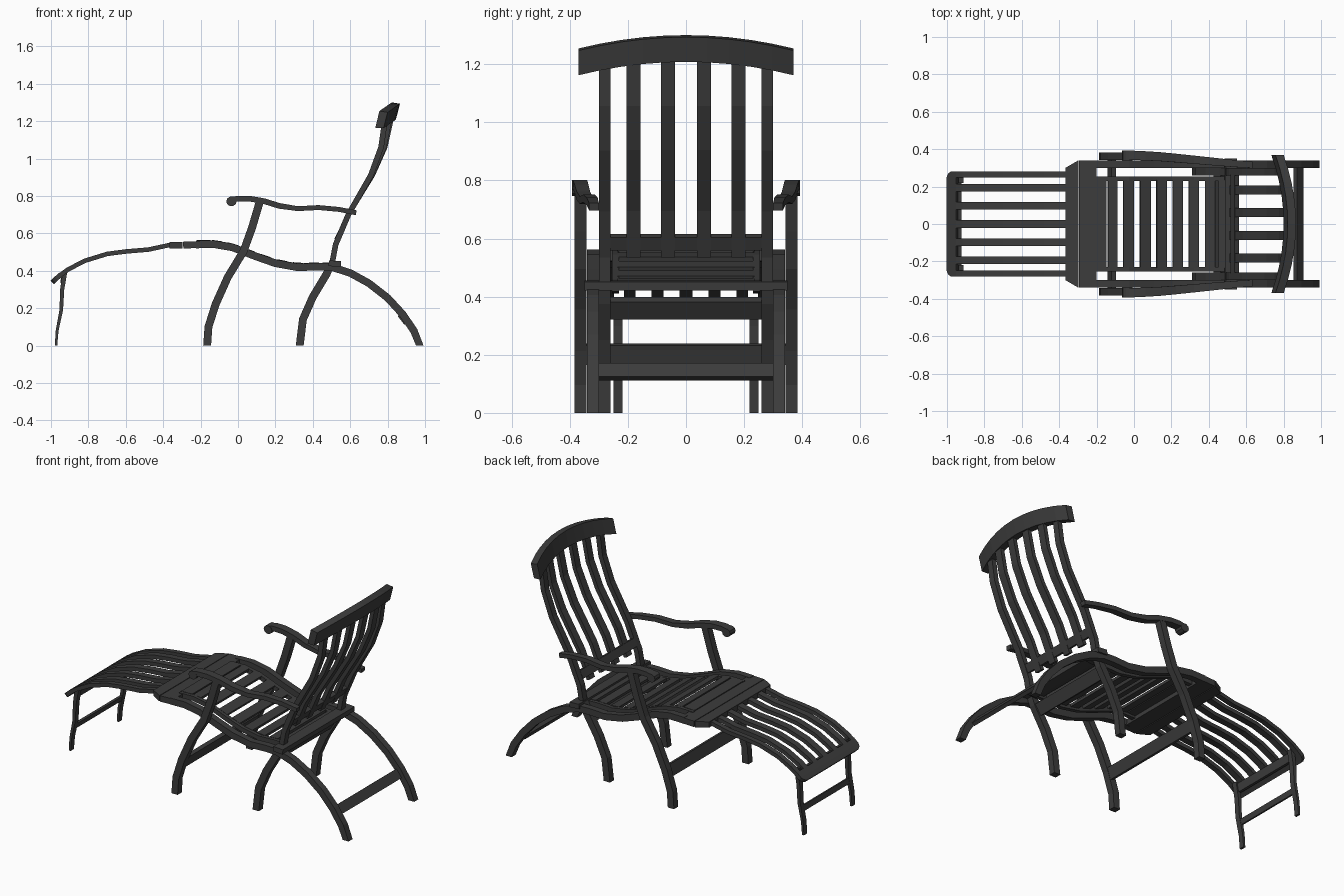
import bpy, bmesh, math
from mathutils import Vector

wood = bpy.data.materials.new("dark_wood")
wood.diffuse_color = (0.045, 0.045, 0.045, 1)


def loft(name, sections, mirror=False):
    """Skin a chain of equal-sized cross-sections; optionally mirror across y."""
    bm = bmesh.new()
    rings = [[bm.verts.new(p) for p in s] for s in sections]
    n = len(rings[0])
    for a, b in zip(rings, rings[1:]):
        for i in range(n):
            bm.faces.new((a[i], a[(i + 1) % n], b[(i + 1) % n], b[i]))
    bm.faces.new(rings[0])
    bm.faces.new(rings[-1])
    bmesh.ops.recalc_face_normals(bm, faces=bm.faces)
    me = bpy.data.meshes.new(name)
    bm.to_mesh(me)
    bm.free()
    me.materials.append(wood)
    ob = bpy.data.objects.new(name, me)
    bpy.context.collection.objects.link(ob)
    if mirror:
        m = ob.modifiers.new("mirror", 'MIRROR')
        m.use_axis = (False, True, False)
    return ob


def ribbon(name, path, t, ys, mirror=False):
    """Bent bar following (x, z) points; t = thickness, ys = (y0, y1) or one pair per point."""
    pts = [Vector(p) for p in path]
    out = []
    for i, p in enumerate(pts):
        d = (pts[min(i + 1, len(pts) - 1)] - pts[max(i - 1, 0)]).normalized()
        nrm = Vector((-d.y, d.x))
        if p.y == 0:                       # feet are cut level with the floor
            nrm = Vector((math.copysign(1, nrm.x), 0))
        h = (t[i] if isinstance(t, (list, tuple)) else t) / 2
        y0, y1 = ys[i] if isinstance(ys[0], tuple) else ys
        a, b = p + nrm * h, p - nrm * h
        out.append([(a.x, y0, a.y), (a.x, y1, a.y), (b.x, y1, b.y), (b.x, y0, b.y)])
    return loft(name, out, mirror)


def on_path(path, x):
    for (x0, z0), (x1, z1) in zip(path, path[1:]):
        if x <= x1:
            return z0 + (z1 - z0) * (x - x0) / (x1 - x0)
    return path[-1][1]


# Seat side rails sweeping down into the rear legs
rail = [(-0.225, 0.54), (-0.13, 0.542), (-0.03, 0.525), (0.1, 0.475), (0.2, 0.44),
        (0.32, 0.418), (0.42, 0.422), (0.5, 0.42), (0.6, 0.388), (0.7, 0.333),
        (0.8, 0.255), (0.88, 0.168), (0.94, 0.08), (0.972, 0)]
ribbon("rear_leg_rail", rail, 0.04, (0.30, 0.34), True)

# Seat panel: thin inner rails and cross slats
panel = [(x, z + 0.007) for x, z in rail[:8]] + [(0.545, 0.432)]
ribbon("seat_inner_rail", panel, 0.028, (0.23, 0.255), True)
top = [(x, z + 0.008) for x, z in panel]
for i, (x, w) in enumerate([(-0.185, 0.075), (-0.115, 0.05), (-0.03, 0.055), (0.06, 0.055),
                            (0.147, 0.055), (0.234, 0.055), (0.32, 0.055), (0.407, 0.055),
                            (0.48, 0.055)]):
    a, b = x - w / 2, x + w / 2
    ribbon(f"seat_slat_{i}", [(a, on_path(top, a)), (b, on_path(top, b))], 0.016, (-0.235, 0.235))

# Boards either side of the footrest hinge
ribbon("seat_front_board", [(-0.293, 0.537), (-0.2, 0.54)], 0.036, (-0.34, 0.34))
ribbon("footrest_hinge_board", [(-0.367, 0.537), (-0.298, 0.537)], 0.036,
       [(-0.30, 0.30), (-0.34, 0.34)])
ribbon("seat_rear_bar", [(0.485, 0.44), (0.55, 0.436)], 0.03, (-0.35, 0.35))

# Footrest: curved slats, rounded end board, legs
foot = [(-0.95, 0.377), (-0.91, 0.406), (-0.82, 0.453), (-0.7, 0.49), (-0.6, 0.503),
        (-0.48, 0.513), (-0.355, 0.54)]
for i, y in enumerate((0.264, 0.193, 0.098)):
    w = 0.016 if i == 0 else 0.02
    ribbon(f"footrest_slat_{i}", foot, 0.024, (y - w, y + w), True)
ribbon("footrest_slat_middle", foot, 0.024, (-0.022, 0.022))
ribbon("footrest_end_board", [(-0.993, 0.338), (-0.985, 0.346), (-0.972, 0.358), (-0.943, 0.383)],
       0.026, [(-0.25, 0.25), (-0.27, 0.27), (-0.28, 0.28), (-0.28, 0.28)])
ribbon("footrest_leg", [(-0.973, 0), (-0.967, 0.08), (-0.945, 0.19), (-0.94, 0.3), (-0.925, 0.395)],
       [0.013, 0.015, 0.019, 0.022, 0.025], (0.218, 0.25), True)
ribbon("footrest_leg_bar", [(-0.957, 0.135), (-0.949, 0.167)], 0.014, (-0.22, 0.22))
ribbon("footrest_top_bar", [(-0.941, 0.335), (-0.932, 0.385)], 0.02, (-0.22, 0.22))

# Front legs rising to the arms, with a stretcher
ribbon("front_leg", [(-0.165, 0), (-0.158, 0.1), (-0.12, 0.22), (-0.055, 0.365), (0.03, 0.505),
                     (0.075, 0.63), (0.115, 0.765)], 0.042, (0.342, 0.383), True)
ribbon("front_stretcher", [(-0.13, 0.168), (-0.108, 0.235)], 0.024, (-0.375, 0.375))

# Arms bending inwards to the back posts, with a rolled front end
arm = [(-0.04, 0.778), (0.0, 0.786), (0.06, 0.786), (0.14, 0.772), (0.22, 0.747),
       (0.32, 0.732), (0.43, 0.738), (0.54, 0.728), (0.632, 0.71)]
inner = [0.342, 0.342, 0.34, 0.336, 0.33, 0.322, 0.313, 0.304, 0.30]
ribbon("arm", arm, [0.03] * 5 + [0.026] * 4,
       [(y, y + 0.05 - 0.0018 * i * i * 0.14) for i, y in enumerate(inner)], True)
roll = [(-0.035 + 0.028 * math.cos(a), 0.771 + 0.026 * math.sin(a))
        for a in (k * math.tau / 10 for k in range(10))]
loft("arm_roll", [[(x, y, z) for x, z in roll] for y in (0.34, 0.393)], True)

# Back posts running from the floor to the top rail
post = [(0.33, 0), (0.347, 0.14), (0.40, 0.26), (0.475, 0.385), (0.505, 0.45), (0.522, 0.54),
        (0.59, 0.70), (0.71, 0.91), (0.765, 1.06), (0.785, 1.20)]
ribbon("back_post", post, [0.042] * 4 + [0.03] * 6, (0.26, 0.30), True)


def bow(y):
    """0 at the middle of the top rail, 1 at its ends."""
    return (y / 0.37) ** 2


# Back slats
for i, y in enumerate((0.062, 0.181)):
    s = 0.04 * (1 - bow(y)) / 0.62
    path = [(x + s * max(0, (z - 0.6) / 0.6) ** 2 * 0.6, z) for x, z in post[5:]]
    path[-1] = (path[-1][0], 1.22)
    ribbon(f"back_slat_{i}", path, 0.024, (y - 0.024, y + 0.024), True)
ribbon("back_lower_rail", [(0.528, 0.565), (0.55, 0.61)], 0.028, (-0.265, 0.265))

# Bowed top rail
sections = []
for k in range(11):
    y = -0.37 + 0.074 * k
    x, z = 0.822 - 0.066 * bow(y), 1.21 - 0.046 * bow(y)
    sections.append([(x - 0.022, y, z), (x + 0.022, y, z - 0.002),
                     (x + 0.044, y, z + 0.083), (x, y, z + 0.09)])
loft("top_rail", sections)

# Stretchers between the lower back posts and the rear legs
ribbon("back_post_stretcher", [(0.437, 0.33), (0.475, 0.39)], 0.03, (-0.262, 0.262))
ribbon("rear_leg_stretcher", [(0.862, 0.165), (0.898, 0.118)], 0.022, (-0.302, 0.302))
